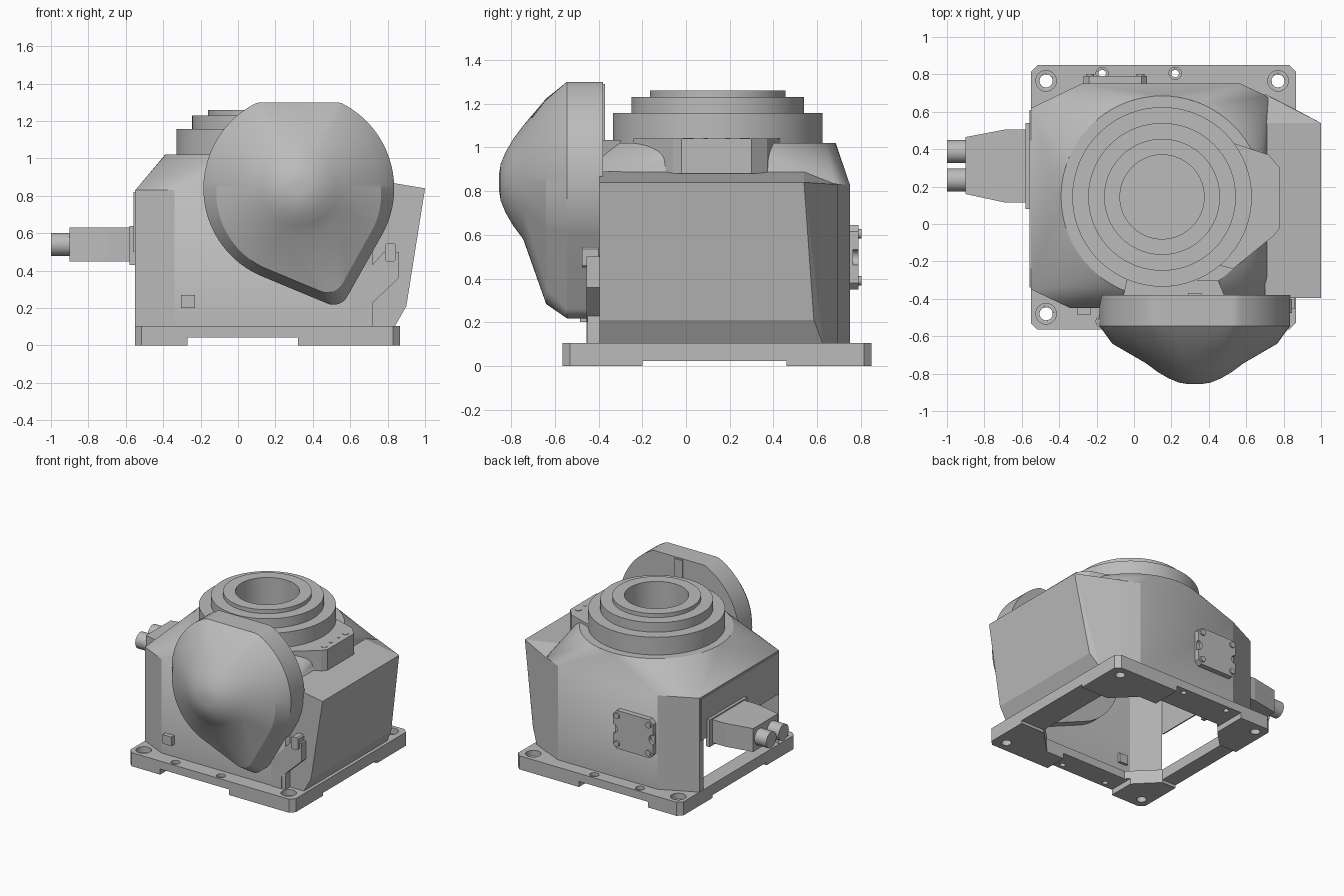
import bpy, bmesh, math
from mathutils import Vector

if "Cube" in bpy.data.objects:
    bpy.data.objects.remove(bpy.data.objects["Cube"], do_unlink=True)


def material(name, value):
    m = bpy.data.materials.new(name)
    m.use_nodes = True
    color = (value, value, value, 1)
    m.diffuse_color = color
    m.node_tree.nodes["Principled BSDF"].inputs["Base Color"].default_value = color
    return m


GREY = material("cast grey", 0.5)


def finish(name, bm, smooth=True):
    bmesh.ops.recalc_face_normals(bm, faces=bm.faces)
    mesh = bpy.data.meshes.new(name)
    bm.to_mesh(mesh)
    bm.free()
    mesh.materials.append(GREY)
    ob = bpy.data.objects.new(name, mesh)
    bpy.context.collection.objects.link(ob)
    if smooth:
        bpy.ops.object.select_all(action='DESELECT')
        ob.select_set(True)
        bpy.context.view_layer.objects.active = ob
        bpy.ops.object.shade_smooth_by_angle(angle=math.radians(23))
    return ob


def prism(name, pts, axis, lo, hi):
    """Extrude a 2D outline along x, y or z; only round outlines are smoothed."""
    def place(p, d):
        c = list(p)
        c.insert(axis, d)
        return c
    bm = bmesh.new()
    a, b = [[bm.verts.new(place(p, d)) for p in pts] for d in (lo, hi)]
    bm.faces.new(a)
    bm.faces.new(b)
    for i in range(len(pts)):
        j = (i + 1) % len(pts)
        bm.faces.new((a[i], a[j], b[j], b[i]))
    return finish(name, bm, len(pts) > 12)


def circle(cx, cy, r, n=32):
    return [(cx + r * math.cos(math.tau * i / n), cy + r * math.sin(math.tau * i / n)) for i in range(n)]


def rect(x0, x1, y0, y1, c=0.0):
    if not c:
        return [(x0, y0), (x1, y0), (x1, y1), (x0, y1)]
    return [(x0 + c, y0), (x1 - c, y0), (x1, y0 + c), (x1, y1 - c),
            (x1 - c, y1), (x0 + c, y1), (x0, y1 - c), (x0, y0 + c)]


def loft(name, rings, cap_start=True):
    bm = bmesh.new()
    vs = [[bm.verts.new(p) for p in ring] for ring in rings]
    n = len(vs[0])
    for a, b in zip(vs, vs[1:]):
        for i in range(n):
            j = (i + 1) % n
            bm.faces.new((a[i], a[j], b[j], b[i]))
    if cap_start:
        bm.faces.new(vs[0])
    bm.faces.new(vs[-1])
    bmesh.ops.remove_doubles(bm, verts=bm.verts, dist=0.0001)
    return finish(name, bm)


def cut(target, cutters):
    for c in cutters:
        c.hide_render = True
        mod = target.modifiers.new("cut", 'BOOLEAN')
        mod.operation, mod.solver, mod.object = 'DIFFERENCE', 'EXACT', c
        bpy.context.view_layer.objects.active = target
        bpy.ops.object.modifier_apply(modifier=mod.name)
        bpy.data.objects.remove(c, do_unlink=True)
    target.data.shade_flat()


# Base plate with counterbored bolt holes, central opening and foot slots
PLATE = 0.105
plate = prism("base_plate", rect(-0.55, 0.865, -0.565, 0.85, 0.035), 2, 0, PLATE)
cutters = [prism("opening", rect(-0.43, 0.66, -0.39, 0.62, 0.19), 2, -0.1, 0.3),
           prism("front_slot", rect(-0.27, 0.32, -0.1, 0.043), 1, -1, 1),
           prism("side_slot", rect(-0.2, 0.46, -0.1, 0.022), 0, -1, 1)]
for x in (-0.47, 0.77):
    for y in (-0.48, 0.765):
        cutters.append(prism("bolt_hole", circle(x, y, 0.035), 2, -0.1, 0.3))
        cutters.append(prism("counterbore", circle(x, y, 0.055), 2, 0.06, 0.3))
for x in (-0.17, 0.22):
    for y in (-0.52, 0.805):
        cutters.append(prism("pin_hole", circle(x, y, 0.02, 20), 2, -0.1, 0.3))
        cutters.append(prism("pin_bore", circle(x, y, 0.033, 20), 2, 0.08, 0.3))
cut(plate, cutters)

# Housing shell: chamfered box blending into a round top, open below
CX, CY, SHOULDER, TOP = 0.15, 0.145, 0.83, 1.02
outline = [(-0.55, -0.35), (-0.34, -0.45), (0.72, -0.45), (0.72, 0.68),
           (0.57, 0.75), (-0.28, 0.75), (-0.55, 0.62)]
bm = bmesh.new()
for x, y in outline:
    for z in (PLATE, SHOULDER):
        bm.verts.new((x, y, z))
for x, y in circle(CX, CY, 0.54, 64):
    bm.verts.new((x, y, TOP))
bmesh.ops.convex_hull(bm, input=bm.verts)
bmesh.ops.dissolve_limit(bm, angle_limit=0.01, verts=bm.verts, edges=bm.edges)
# Split the pipe-side wall and leave its lower part open
wall = [f for f in bm.faces if f.normal.x < -0.99]
geom = wall + list({e for f in wall for e in f.edges}) + list({v for f in wall for v in f.verts})
bmesh.ops.bisect_plane(bm, geom=geom, plane_co=(0, 0, 0.5), plane_no=(0, 0, 1))
bm.normal_update()
gone = [f for f in bm.faces if abs(f.normal.z) > 0.99
        or (f.normal.x < -0.99 and f.calc_center_median().z < 0.5)]
bmesh.ops.delete(bm, geom=gone, context='FACES')
finish("housing", bm)
prism("wall_post", rect(-0.548, -0.5, 0.57, 0.62), 2, PLATE, 0.52)

# Stepped turntable ring with a deep bore
steps = [(0.54, TOP), (0.48, TOP), (0.48, 1.157), (0.395, 1.157), (0.395, 1.23),
         (0.31, 1.23), (0.31, 1.26), (0.225, 1.26), (0.225, 0.75)]
loft("turntable", [[(x, y, z) for x, y in circle(CX, CY, r, 72)] for r, z in steps], cap_start=False)

# Side cover, hulled from its corner points
bm = bmesh.new()
for p in [(0.7, -0.395, 0.89), (1, -0.395, 0.84), (1, 0.54, 0.84), (0.7, 0.54, 0.89),
          (0.7, 0.695, 0.83), (0.9, -0.395, 0.21), (0.9, 0.585, 0.21), (0.84, -0.395, PLATE),
          (0.84, 0.625, PLATE), (0.7, 0.695, PLATE), (0.7, -0.395, PLATE)]:
    bm.verts.new(p)
bmesh.ops.convex_hull(bm, input=bm.verts)
bmesh.ops.delete(bm, geom=[f for f in bm.faces if abs(f.normal.z) > 0.999 or f.normal.x < -0.99],
                 context='FACES')
finish("side_cover", bm, False)
prism("corner_bracket", [(0.6, PLATE), (0.69, PLATE), (0.69, 0.2), (0.86, 0.36), (0.86, 0.5),
                         (0.78, 0.5), (0.6, 0.3)], 1, -0.455, -0.38)
prism("bracket_latch", rect(0.785, 0.845, 0.45, 0.545, 0.01), 1, -0.475, -0.4)
prism("front_button", rect(-0.305, -0.23, 0.2, 0.27), 1, -0.485, -0.43)

# Drive cover: round body with an offset lobe, flat top and domed nose
HUB, LOBE = Vector((0.325, 0.84)), Vector((0.51, 0.303))
normals = [Vector(p) for p in circle(0, 0, 1, 120)]


def rim(n):
    p = max((HUB + 0.51 * n, LOBE + 0.085 * n), key=lambda q: q.dot(n))
    return Vector((p.x, min(p.y, 1.3)))


rings = []
for y, t, lift in ((-0.38, 0, 0), (-0.545, 0, 0), (-0.64, 0.28, 0.1), (-0.745, 1, 0)):
    pts = [rim(n).lerp(HUB + 0.26 * n, t + lift * n.y) for n in normals]
    rings.append([(p.x, y, p.y) for p in pts])
for y, r in ((-0.79, 0.2), (-0.825, 0.14), (-0.848, 0.085), (-0.855, 0.04)):
    rings.append([(HUB.x + r * n.x, y, HUB.y + r * n.y) for n in normals])
loft("drive_cover", rings)
prism("drive_cover_rib", rect(0.29, 0.36, 1.0, 1.29), 1, -0.385, -0.37)

# Neck joining the drive cover, and the stop block with its screws
prism("drive_neck", [(-0.06, -0.4), (0.49, -0.4), (0.45, -0.3), (-0.04, -0.3)], 2, 0.85, 1.035)
prism("stop_block", [(0.48, 0.45), (0.72, 0.37), (0.78, 0.3), (0.78, -0.02),
                     (0.75, -0.06), (0.53, -0.24), (0.45, -0.22)], 2, 0.88, 1.04)
for y, r in ((0.27, 0.024), (0.19, 0.011), (0.09, 0.011), (0.01, 0.024)):
    prism("stop_screw", circle(0.73, y, r, 16), 2, 1.03, 1.043)

# Pipe connector
prism("connector_flange", rect(0.08, 0.54, 0.43, 0.64), 0, -0.58, -0.55)
prism("connector_box", [(-0.9, 0.16), (-0.9, 0.465), (-0.69, 0.505), (-0.57, 0.505),
                        (-0.57, 0.115), (-0.69, 0.115)], 2, 0.45, 0.63)
prism("wall_panel", rect(-0.34, 0.61, 0.5, 0.82), 0, -0.558, -0.549)
for y in (0.235, 0.387):
    prism("pipe", circle(y, 0.54, 0.062), 0, -1, -0.89)

# Rear access cover with screws and scalloped sides
cover = prism("rear_access_cover", rect(-0.27, 0.07, 0.35, 0.645, 0.03), 1, 0.74, 0.79)
cut(cover, [prism("scallop", circle(x, 0.497, 0.035, 20), 1, 0.765, 0.9) for x in (-0.27, 0.07)])
for x in (-0.235, 0.035):
    for z in (0.39, 0.605):
        prism("cover_screw", circle(x, z, 0.022, 16), 1, 0.78, 0.803)
